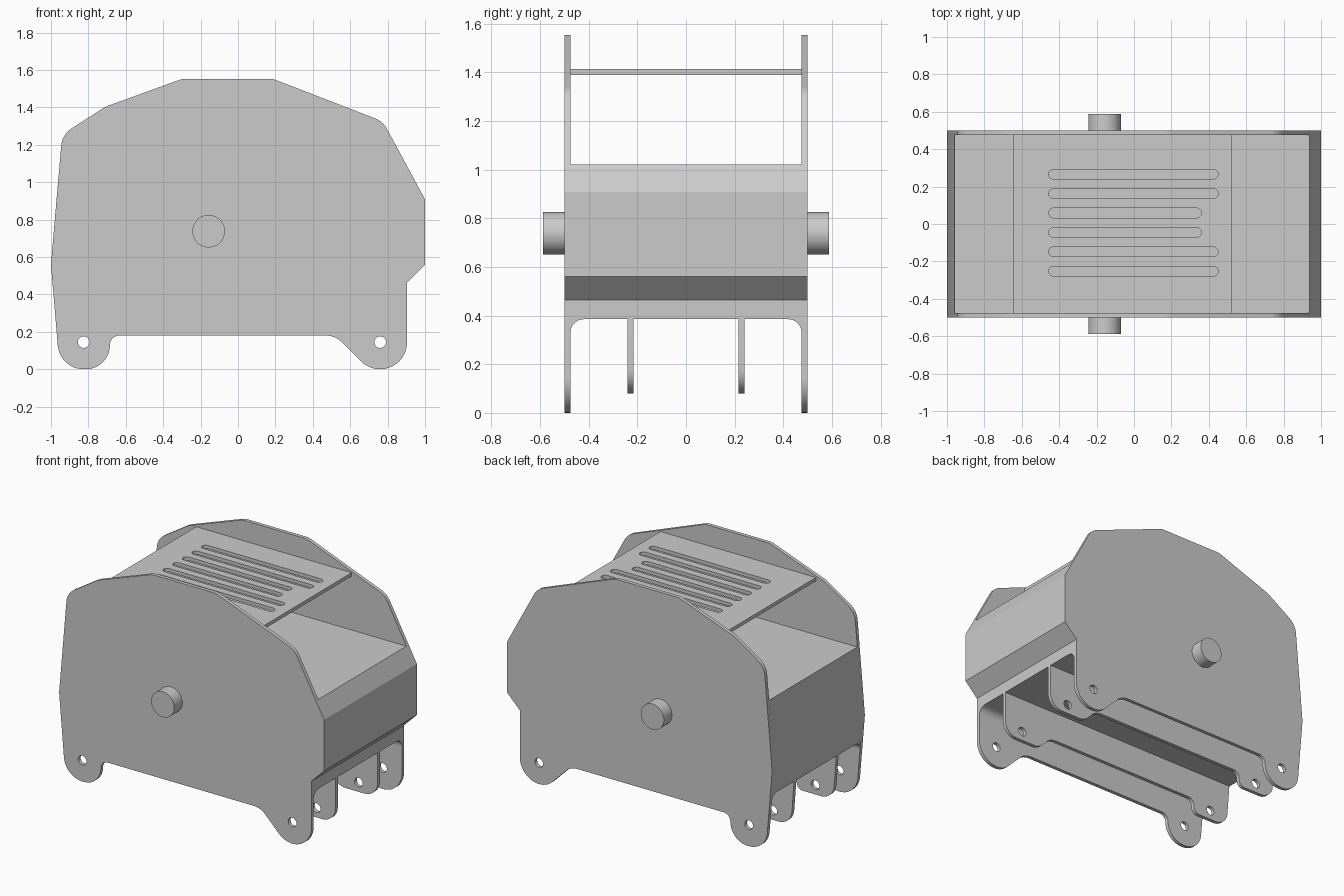
import bpy, bmesh, math
from mathutils import Matrix, Vector

cube = bpy.data.objects.get("Cube")
if cube:
    bpy.data.objects.remove(cube, do_unlink=True)

grey = bpy.data.materials.new("light_grey")
grey.use_nodes = True
COLOUR = (0.6, 0.6, 0.6, 1.0)
grey.diffuse_color = COLOUR
grey.node_tree.nodes["Principled BSDF"].inputs["Base Color"].default_value = COLOUR

# Orientation of a flat outline: first two columns are the outline's plane
XY = Matrix.Identity(4)
XZ = Matrix(((1, 0, 0, 0), (0, 0, -1, 0), (0, 1, 0, 0), (0, 0, 0, 1)))
YZ = Matrix(((0, 0, 1, 0), (1, 0, 0, 0), (0, 1, 0, 0), (0, 0, 0, 1)))


def rounded(corners, steps=10):
    """Outline from (u, v) or (u, v, radius) corners, with rounded corners as arcs."""
    out = []
    n = len(corners)
    for i, c in enumerate(corners):
        p = Vector(c[:2])
        if len(c) < 3:
            out.append(p)
            continue
        a = (Vector(corners[i - 1][:2]) - p).normalized()
        b = (Vector(corners[(i + 1) % n][:2]) - p).normalized()
        half = a.angle(b) / 2
        centre = p + (a + b).normalized() * (c[2] / math.sin(half))
        start = p + a * (c[2] / math.tan(half)) - centre
        end = p + b * (c[2] / math.tan(half)) - centre
        sweep = start.angle_signed(end)
        for k in range(steps + 1):
            out.append(centre + Matrix.Rotation(-sweep * k / steps, 2) @ start)
    return out


def circle(u, v, r, n=24):
    return [Vector((u + r * math.cos(math.tau * k / n), v + r * math.sin(math.tau * k / n)))
            for k in range(n)]


def slab(name, loops, thickness, plane, centre):
    """Flat part: first loop is the outline, further loops are holes."""
    cu = bpy.data.curves.new(name, 'CURVE')
    cu.dimensions = '2D'
    cu.fill_mode = 'BOTH'
    cu.extrude = thickness / 2
    for loop in loops:
        sp = cu.splines.new('POLY')
        sp.points.add(len(loop) - 1)
        for pt, p in zip(sp.points, loop):
            pt.co = (p[0], p[1], 0, 1)
        sp.use_cyclic_u = True
    tmp = bpy.data.objects.new(name + "_outline", cu)
    mesh = bpy.data.meshes.new_from_object(tmp)
    bpy.data.objects.remove(tmp)
    bpy.data.curves.remove(cu)
    bm = bmesh.new()
    bm.from_mesh(mesh)
    bmesh.ops.remove_doubles(bm, verts=bm.verts, dist=1e-5)
    bm.transform(Matrix.Translation(centre) @ plane)
    bmesh.ops.recalc_face_normals(bm, faces=bm.faces)
    bm.to_mesh(mesh)
    bm.free()
    mesh.name = name
    mesh.materials.clear()
    mesh.materials.append(grey)
    ob = bpy.data.objects.new(name, mesh)
    bpy.context.collection.objects.link(ob)
    bpy.ops.object.select_all(action='DESELECT')
    ob.select_set(True)
    bpy.context.view_layer.objects.active = ob
    bpy.ops.object.shade_smooth_by_angle(angle=math.radians(20))
    return ob


holes = [circle(-0.825, 0.145, 0.031), circle(0.76, 0.145, 0.031)]

# Side plates with lugs at both lower ends
side = rounded([
    (-0.297, 1.553, 0.12), (0.185, 1.553, 0.12), (0.775, 1.325, 0.12), (1.0, 0.908),
    (1.0, 0.56), (0.904, 0.464), (0.904, 0.0, 0.144), (0.70, 0.0, 0.144),
    (0.52, 0.18, 0.12), (-0.685, 0.18, 0.05), (-0.685, 0.0, 0.128),
    (-0.953, 0.0, 0.138), (-1.0, 0.56), (-0.94, 1.255, 0.12), (-0.71, 1.403, 0.15)])
for label, s in (("right", -1), ("left", 1)):
    slab(label + "_side_plate", [side] + holes, 0.025, XZ, (0, s * 0.4875, 0))

# Inner ribs with shallower lugs
rib = rounded([
    (0.904, 0.40), (0.904, 0.08, 0.1), (0.62, 0.08, 0.1), (0.52, 0.18, 0.1),
    (-0.685, 0.18, 0.045), (-0.685, 0.08, 0.045), (-0.96, 0.08, 0.1), (-0.985, 0.40)])
for label, s in (("right", -1), ("left", 1)):
    slab(label + "_inner_rib", [rib] + holes, 0.025, XZ, (0, s * 0.2275, 0))

# Solid body between the side plates
body = [(-0.9603, 1.022), (0.9385, 1.022), (1.0, 0.908), (1.0, 0.56),
        (0.904, 0.464), (0.904, 0.385), (-0.9853, 0.385), (-1.0, 0.56)]
slab("body", [body], 0.95, XZ, (0, 0, 0))

# Concave fillets under the body, along each side plate
R = 0.055
for label, s in (("right", -1), ("left", 1)):
    arc = [(s * (0.475 - R + R * math.cos(t)), 0.385 - R + R * math.sin(t))
           for t in (math.pi / 2 * k / 8 for k in range(9))]
    slab(label + "_underside_fillet", [[(s * 0.475, 0.385)] + arc], 1.885, YZ, (-0.0385, 0, 0))

# Slotted top plate
loops = [[(-0.648, -0.475), (0.525, -0.475), (0.525, 0.475), (-0.648, 0.475)]]
for i in range(6):
    y = -0.252 + i * 0.1036
    x1 = 0.36 if i in (2, 3) else 0.45
    r = 0.026
    loops.append(rounded([(-0.456, y - r, r * 0.99), (x1, y - r, r * 0.99),
                          (x1, y + r, r * 0.99), (-0.456, y + r, r * 0.99)], 6))
slab("slotted_top_plate", loops, 0.024, XY, (0, 0, 1.401))

# Round pivot pins on both sides
for label, s in (("right", -1), ("left", 1)):
    slab(label + "_pivot_pin", [circle(-0.157, 0.738, 0.087, 48)], 0.1, XZ, (0, s * 0.537, 0))
